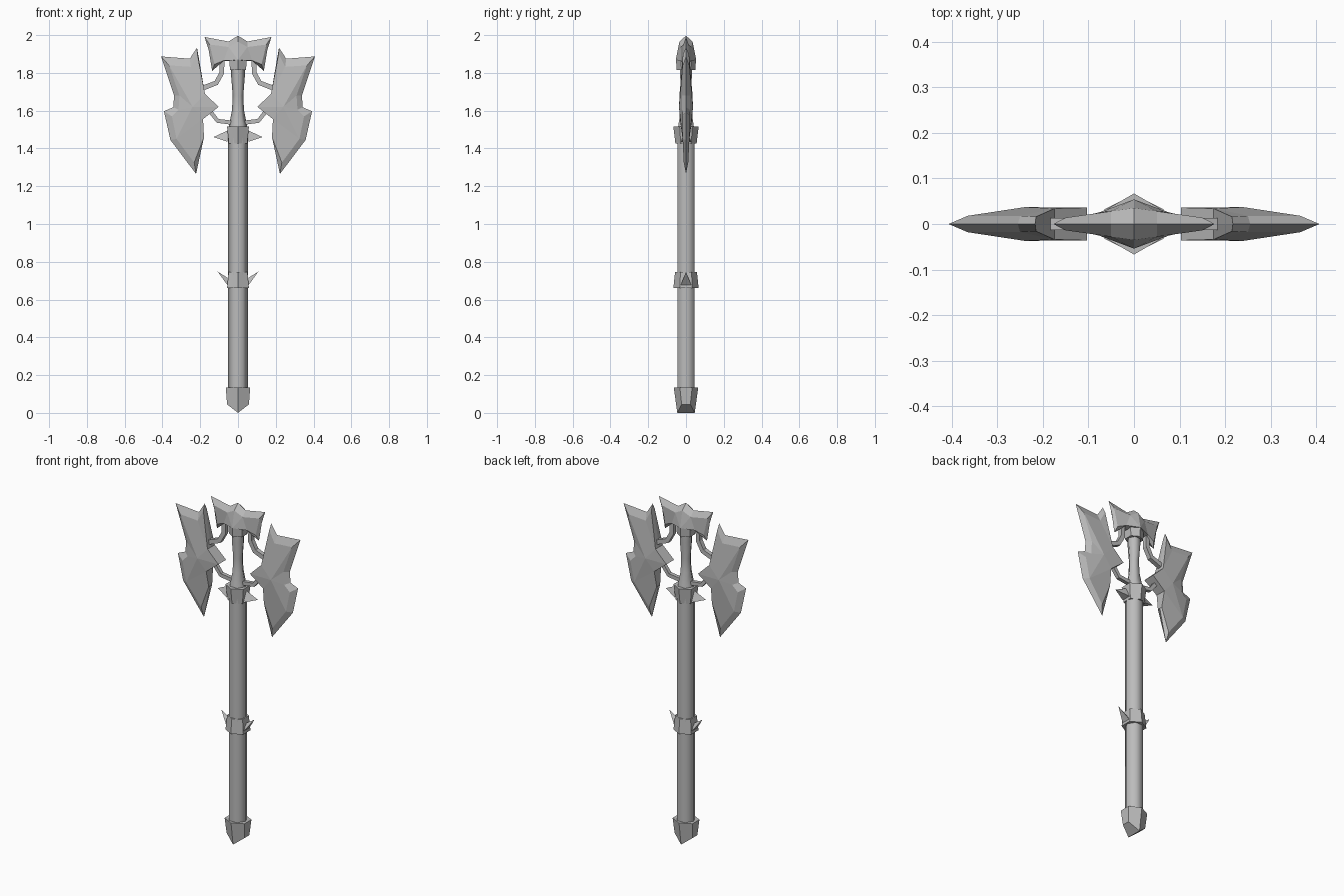
import bpy, bmesh, math
from mathutils import Vector

if "Cube" in bpy.data.objects:
    bpy.data.objects.remove(bpy.data.objects["Cube"])

STEEL = bpy.data.materials.new("grey steel")
STEEL.use_nodes = True
STEEL.diffuse_color = (0.5, 0.5, 0.5, 1)
STEEL.node_tree.nodes["Principled BSDF"].inputs["Base Color"].default_value = (0.5, 0.5, 0.5, 1)


def finish(name, bm, mirror="", smooth=0):
    """Mirror the mesh across the given axes and make it an object."""
    for axis in mirror:
        bmesh.ops.mirror(bm, geom=bm.verts[:] + bm.edges[:] + bm.faces[:],
                         axis=axis, merge_dist=0.0005)
    bmesh.ops.recalc_face_normals(bm, faces=bm.faces[:])
    me = bpy.data.meshes.new(name)
    bm.to_mesh(me)
    bm.free()
    me.materials.append(STEEL)
    ob = bpy.data.objects.new(name, me)
    bpy.context.collection.objects.link(ob)
    if smooth:
        bpy.ops.object.select_all(action='DESELECT')
        bpy.context.view_layer.objects.active = ob
        ob.select_set(True)
        bpy.ops.object.shade_smooth_by_angle(angle=math.radians(smooth))
    return ob


def loft(bm, rings):
    """Skin a list of closed rings and cap both ends."""
    rows = [[bm.verts.new(p) for p in ring] for ring in rings]
    for a, b in zip(rows, rows[1:]):
        for i in range(len(a)):
            j = (i + 1) % len(a)
            bm.faces.new((a[i], a[j], b[j], b[i]))
    bm.faces.new(rows[0][::-1])
    bm.faces.new(rows[-1])


def hexagon(r, z, turn=0):
    return [(r * math.cos(math.radians(60 * i + turn)),
             r * math.sin(math.radians(60 * i + turn)), z) for i in range(6)]


def hex_part(name, profile, turn=0, smooth=0):
    bm = bmesh.new()
    loft(bm, [hexagon(r, z, turn) for r, z in profile])
    return finish(name, bm, smooth=smooth)


def panel_part(name, points, faces, mirror):
    """Faces given as words of point letters."""
    bm = bmesh.new()
    v = {k: bm.verts.new(p) for k, p in points.items()}
    for word in faces.split():
        bm.faces.new([v[c] for c in word])
    return finish(name, bm, mirror)


# Handle, neck and rings
hex_part("shaft", [(0.052, 0.1), (0.052, 1.46)], smooth=65)
hex_part("neck", [(0.05, 1.5), (0.046, 1.53), (0.032, 1.6), (0.028, 1.68),
                  (0.036, 1.78), (0.036, 1.83)], smooth=65)
hex_part("neck_ring", [(0.049, 1.815), (0.053, 1.87)], 30)
hex_part("upper_ring", [(0.056, 1.425), (0.067, 1.515)], 30)
hex_part("middle_ring", [(0.067, 0.66), (0.058, 0.745)], 30)

# Pommel with a wedge-shaped bottom
bm = bmesh.new()
top = [(x * 1.15, y, z) for x, y, z in hexagon(0.065, 0.135, 30)]
low = [(x * 1.45, y, 0.045 if abs(x) > 0.01 else 0) for x, y, z in hexagon(0.046, 0, 30)]
loft(bm, [low, top])
bottom = next(f for f in bm.faces if len(f.verts) == 6 and f.calc_center_median().z < 0.1)
ridge = [v for v in bottom.verts if v.co.z < 0.01]
bmesh.ops.connect_verts(bm, verts=ridge)
finish("pommel", bm)

# Side spikes on both rings: base corners and a tip
for name, zlow, zhigh, tip in (("upper_spikes", 1.435, 1.495, (0.13, 0, 1.46)),
                               ("middle_spikes", 0.675, 0.715, (0.108, 0, 0.748))):
    panel_part(name, {"a": (0.055, -0.028, zlow), "b": (0.055, 0.028, zlow),
                      "c": (0.055, 0, zhigh), "t": tip}, "abt bct cat acb", "X")

# Crowned head block, one quarter mirrored
panel_part("head", {
    "A": (0, 0, 1.997), "B": (0.05, 0, 1.966), "C": (0.177, 0, 1.99),
    "D": (0.155, 0, 1.92), "E": (0.137, 0, 1.81), "F": (0.085, 0, 1.862), "G": (0, 0, 1.862),
    "a": (0, -0.035, 1.965), "b": (0.05, -0.028, 1.937), "c": (0.15, -0.014, 1.95),
    "e": (0.125, -0.014, 1.845), "f": (0.075, -0.026, 1.865), "g": (0, -0.054, 1.868),
}, "ABba BCcb CDc DEec abg bfg bcef EFfe FGgf", "XY")

# Axe blades, one quarter mirrored: bevelled rim, thick body, flat inner wall
panel_part("blades", {
    # sharp rim
    "S": (0.217, 0, 1.934), "T": (0.255, 0, 1.875), "O": (0.407, 0, 1.887),
    "W": (0.338, 0, 1.68), "V": (0.343, 0, 1.618), "P": (0.392, 0, 1.597),
    "Q": (0.358, 0, 1.445), "B": (0.222, 0, 1.265),
    # inner wall on the middle plane
    "D": (0.18, 0, 1.46), "F": (0.185, 0, 1.555), "N": (0.103, 0, 1.62), "G": (0.175, 0, 1.69),
    # inner wall front edge
    "s": (0.215, -0.016, 1.9), "d": (0.18, -0.016, 1.46), "f": (0.185, -0.032, 1.555),
    "n": (0.103, -0.036, 1.62), "g": (0.175, -0.034, 1.69),
    # bevel line and body ridge
    "t": (0.25, -0.018, 1.832), "o": (0.365, -0.018, 1.84), "w": (0.31, -0.02, 1.68),
    "v": (0.315, -0.02, 1.605), "p": (0.35, -0.018, 1.57), "q": (0.325, -0.018, 1.45),
    "b": (0.232, -0.012, 1.325), "c": (0.24, -0.037, 1.62),
}, "STts TOot OWwo WVvw VPpv PQqp QBbq BDdb DFfd FNnf NGgn GSsg "
   "stg tocg owc wvc vpqc cqf qbdf fnc ngc", "XY")


# Bent rods joining the blades to the neck and head
def rod(name, path, half):
    pts = [Vector((x, 0, z)) for x, z in path]
    rings = []
    for i, p in enumerate(pts):
        d = (pts[min(i + 1, len(pts) - 1)] - pts[max(i - 1, 0)]).normalized()
        side = Vector((-d.z, 0, d.x)) * half
        out = Vector((0, half, 0))
        rings.append([p + side + out, p - side + out, p - side - out, p + side - out])
    bm = bmesh.new()
    loft(bm, rings)
    finish(name, bm, "X")


rod("upper_rods", [(0.085, 1.88), (0.086, 1.8), (0.115, 1.747), (0.185, 1.72)], 0.013)
rod("lower_rods", [(0.02, 1.535), (0.108, 1.546), (0.15, 1.6)], 0.011)
